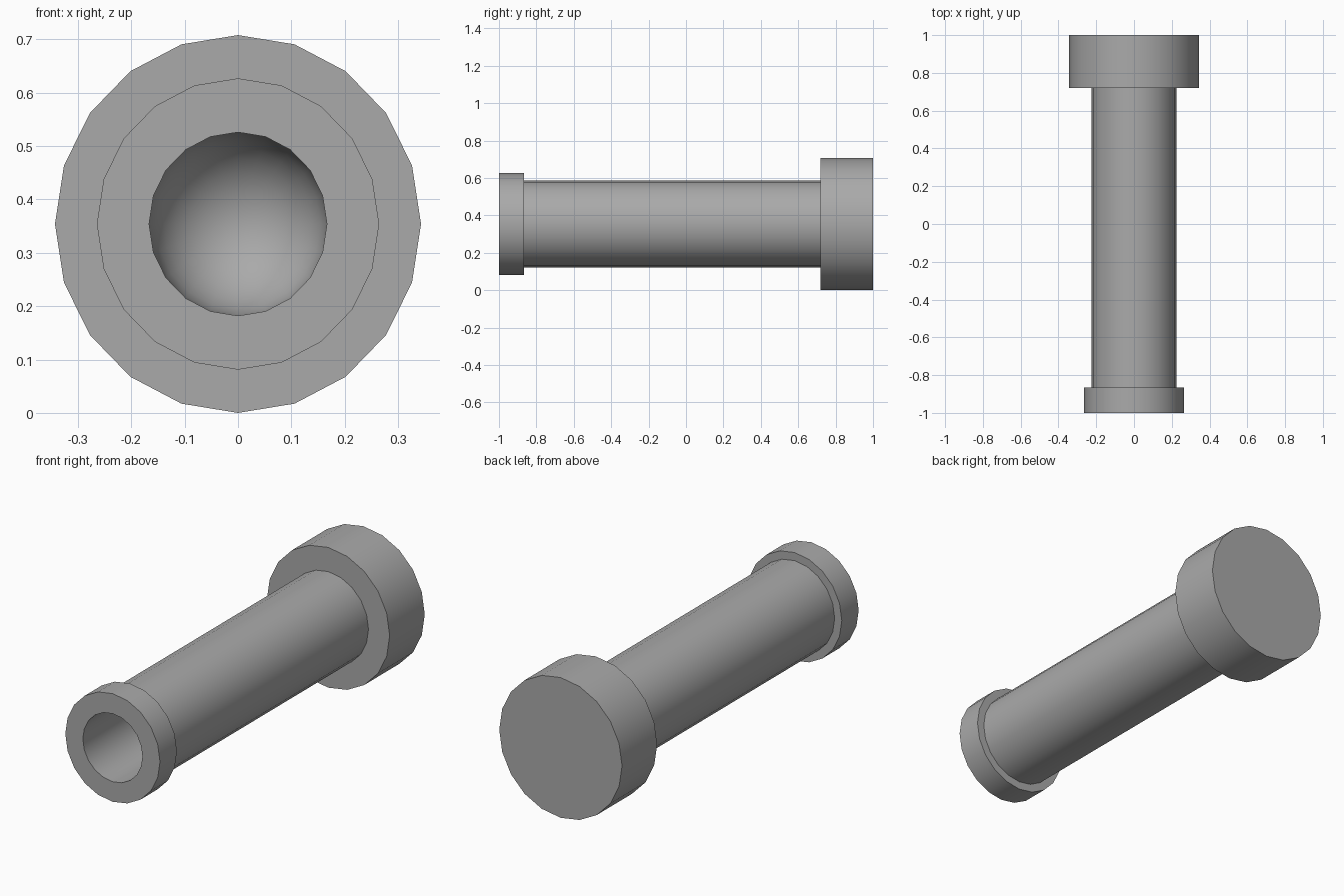
import bpy
import bmesh
from math import sin, cos, pi, radians

if "Cube" in bpy.data.objects:
    bpy.data.objects.remove(bpy.data.objects["Cube"])

SIDES = 20
CENTRE_Z = 0.354
SQUASH = 0.969          # the round sections are slightly narrower than tall

grey = bpy.data.materials.new("mid grey")
grey.use_nodes = True
colour = (0.4, 0.4, 0.4, 1)
grey.diffuse_color = colour
grey.node_tree.nodes["Principled BSDF"].inputs["Base Color"].default_value = colour


def lathe(name, profile):
    """Turn a list of (y, radius) points about the long axis."""
    bm = bmesh.new()
    rings = []
    for y, r in profile:
        if r == 0:
            rings.append([bm.verts.new((0, y, CENTRE_Z))] * SIDES)
            continue
        angles = [2 * pi * k / SIDES for k in range(SIDES)]
        rings.append([bm.verts.new((SQUASH * r * sin(a), y, CENTRE_Z + r * cos(a)))
                      for a in angles])
    for low, high in zip(rings, rings[1:]):
        for k in range(SIDES):
            n = (k + 1) % SIDES
            corners = dict.fromkeys((low[k], low[n], high[n], high[k]))
            bm.faces.new(list(corners))
    mesh = bpy.data.meshes.new(name)
    bm.to_mesh(mesh)
    bm.free()
    mesh.materials.append(grey)
    ob = bpy.data.objects.new(name, mesh)
    bpy.context.collection.objects.link(ob)
    bpy.ops.object.select_all(action="DESELECT")
    ob.select_set(True)
    bpy.context.view_layer.objects.active = ob
    bpy.ops.object.shade_smooth_by_angle(angle=radians(30))
    return ob


BORE, BARREL, COLLAR, HEAD = 0.172, 0.232, 0.273, 0.354
FRONT, COLLAR_BACK, HEAD_FRONT, BACK = -1, -0.865, 0.72, 1

# Raised collar around the open end
lathe("collar", [(FRONT, BORE), (FRONT, COLLAR), (COLLAR_BACK, COLLAR), (COLLAR_BACK, BARREL)])

# Long straight barrel
lathe("barrel", [(COLLAR_BACK, BARREL), (HEAD_FRONT, BARREL)])

# Wide closed head
lathe("head", [(HEAD_FRONT, BARREL), (HEAD_FRONT, HEAD), (BACK, HEAD), (BACK, 0)])

# Hollow bore with a rounded bottom, facing inwards
dome_start = HEAD_FRONT - BORE
dome = [(dome_start + BORE * cos(t * pi / 16), BORE * sin(t * pi / 16)) for t in range(9)]
lathe("bore", dome + [(FRONT, BORE)])
